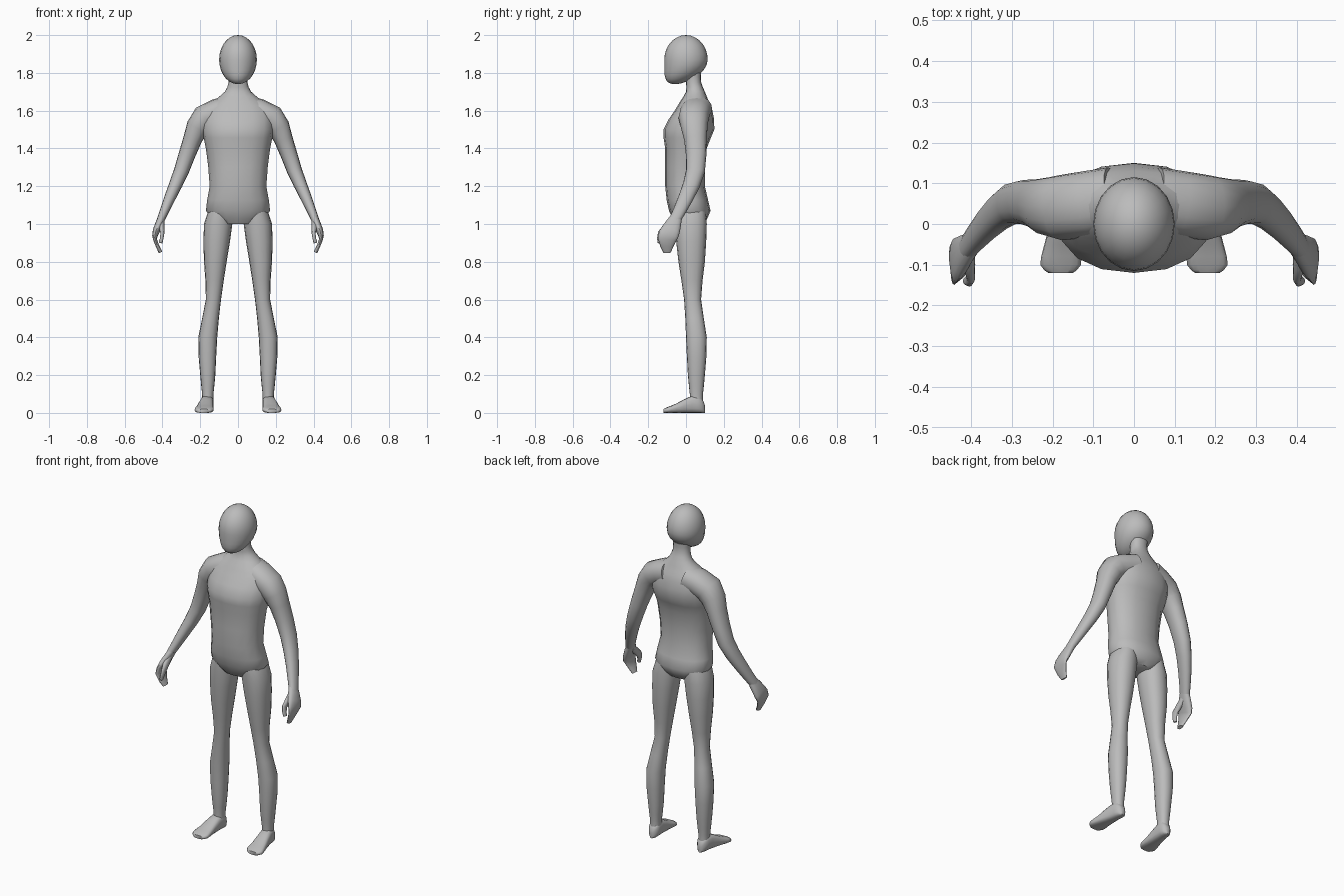
import bpy
import bmesh
from math import sin, cos, tau, copysign, radians
from mathutils import Vector

cube = bpy.data.objects.get("Cube")
if cube:
    bpy.data.objects.remove(cube)

X, Y, Z = Vector((1, 0, 0)), Vector((0, 1, 0)), Vector((0, 0, 1))

grey = bpy.data.materials.new("plain grey")
grey.use_nodes = True
grey.diffuse_color = (0.5, 0.5, 0.5, 1)
grey.node_tree.nodes["Principled BSDF"].inputs["Base Color"].default_value = grey.diffuse_color


def finish(name, bm):
    """Turn the bmesh into a smooth grey object."""
    bmesh.ops.recalc_face_normals(bm, faces=bm.faces)
    mesh = bpy.data.meshes.new(name)
    bm.to_mesh(mesh)
    bm.free()
    mesh.materials.append(grey)
    part = bpy.data.objects.new(name, mesh)
    bpy.context.collection.objects.link(part)
    bpy.ops.object.select_all(action="DESELECT")
    part.select_set(True)
    bpy.context.view_layer.objects.active = part
    bpy.ops.object.shade_smooth_by_angle(angle=radians(50))


def refine(rows):
    """Add a row on a smooth curve halfway between each pair of rows."""
    result = [rows[0]]
    for i in range(len(rows) - 1):
        before, start = rows[max(i - 1, 0)], rows[i]
        end, after = rows[i + 1], rows[min(i + 2, len(rows) - 1)]
        middle = [(9 * (b + c) - a - d) / 16 for a, b, c, d in zip(before, start, end, after)]
        result += [middle, end]
    return result


def loft(name, rings, side=1, power=0.9, sides=16):
    """Skin closed rings given as centre, half axis u and half axis v."""
    bm = bmesh.new()
    loops = []
    for centre, u, v in rings:
        loop = []
        for i in range(sides):
            c, s = cos(tau * i / sides), sin(tau * i / sides)
            point = centre + u * copysign(abs(c) ** power, c) + v * copysign(abs(s) ** power, s)
            point.x *= side
            loop.append(bm.verts.new(point))
        loops.append(loop)
    for low, high in zip(loops, loops[1:]):
        for i in range(sides):
            j = (i + 1) % sides
            bm.faces.new((low[i], low[j], high[j], high[i]))
    bm.faces.new(loops[0])
    bm.faces.new(loops[-1])
    finish(name, bm)


def level_rings(rows):
    """Horizontal rings from height, inner x, outer x, front y, back y."""
    return [(Vector(((inner + outer) / 2, (front + back) / 2, height)),
             X * (outer - inner) / 2, Y * (back - front) / 2)
            for height, inner, outer, front, back in refine(rows)]


def upright_rings(rows):
    """Upright rings standing on the ground from y, inner x, outer x, top."""
    return [(Vector(((inner + outer) / 2, y, top / 2)), X * (outer - inner) / 2, Z * top / 2)
            for y, inner, outer, top in refine(rows)]


def path_rings(rows):
    """Rings square to a path from x, y, z, depth radius, width radius."""
    rows = refine(rows)
    points = [Vector(row[:3]) for row in rows]
    rings = []
    for i, (point, row) in enumerate(zip(points, rows)):
        along = (points[min(i + 1, len(points) - 1)] - points[max(i - 1, 0)]).normalized()
        depth = (Y - along * along.dot(Y)).normalized()
        rings.append((point, depth * row[3], along.cross(depth) * row[4]))
    return rings


# Torso and neck: height, half width, front, back
torso = [
    (1, .1, -.05, .09), (1.07, .17, -.09, .13), (1.2, .15, -.11, .1),
    (1.4, .17, -.11, .11), (1.5, .19, -.12, .15), (1.6, .18, -.06, .14),
    (1.65, .13, -.03, .12), (1.7, .07, 0, .1), (1.75, .05, 0, .08), (1.8, .05, 0, .08),
]
loft("torso", level_rings([(height, -half, half, front, back)
                           for height, half, front, back in torso]))

# Head: a sphere whose lower half leans forward into the chin
bm = bmesh.new()
bmesh.ops.create_uvsphere(bm, u_segments=20, v_segments=14, radius=1)
for vert in bm.verts:
    x, y, z = vert.co
    jaw = max(0, -z)
    vert.co = (.1 * x, .115 * y - .06 * jaw * jaw, 1.87 + .13 * z)
finish("head", bm)

leg = [
    (1.1, .04, .14, -.06, .1), (1, .03, .18, -.06, .11), (.8, .06, .18, -.04, .1),
    (.6, .09, .17, -.01, .08), (.4, .11, .21, 0, .11), (.2, .12, .2, .01, .1),
    (.1, .13, .19, .02, .09), (.05, .13, .19, .02, .09),
]

# Foot from heel to toe
foot = [
    (.1, .15, .17, .04), (.08, .13, .19, .08), (.03, .13, .2, .09),
    (-.05, .13, .22, .05), (-.1, .13, .23, .03), (-.12, .15, .21, .02),
]

# Arm from inside the shoulder slope to the wrist
arm = [
    (.05, .06, 1.61, .08, .07), (.18, .04, 1.56, .08, .07), (.24, .05, 1.45, .06, .05),
    (.3, .05, 1.28, .05, .04), (.36, 0, 1.14, .04, .03), (.41, -.06, 1.02, .03, .02),
]

# Mitten hand curling inward, with a separate thumb
hand = [
    (.4, -.05, 1.04, .03, .02), (.43, -.08, .97, .05, .02),
    (.44, -.1, .92, .05, .01), (.41, -.1, .85, .02, .01),
]
thumb = [(.41, -.07, 1.01, .02, .02), (.4, -.13, .95, .02, .01), (.41, -.14, .9, .01, .01)]

for label, side in (("left", 1), ("right", -1)):
    loft(label + "_leg", level_rings(leg), side)
    loft(label + "_foot", upright_rings(foot), side, power=0.7)
    loft(label + "_arm", path_rings(arm), side)
    loft(label + "_hand", path_rings(hand), side)
    loft(label + "_thumb", path_rings(thumb), side)
